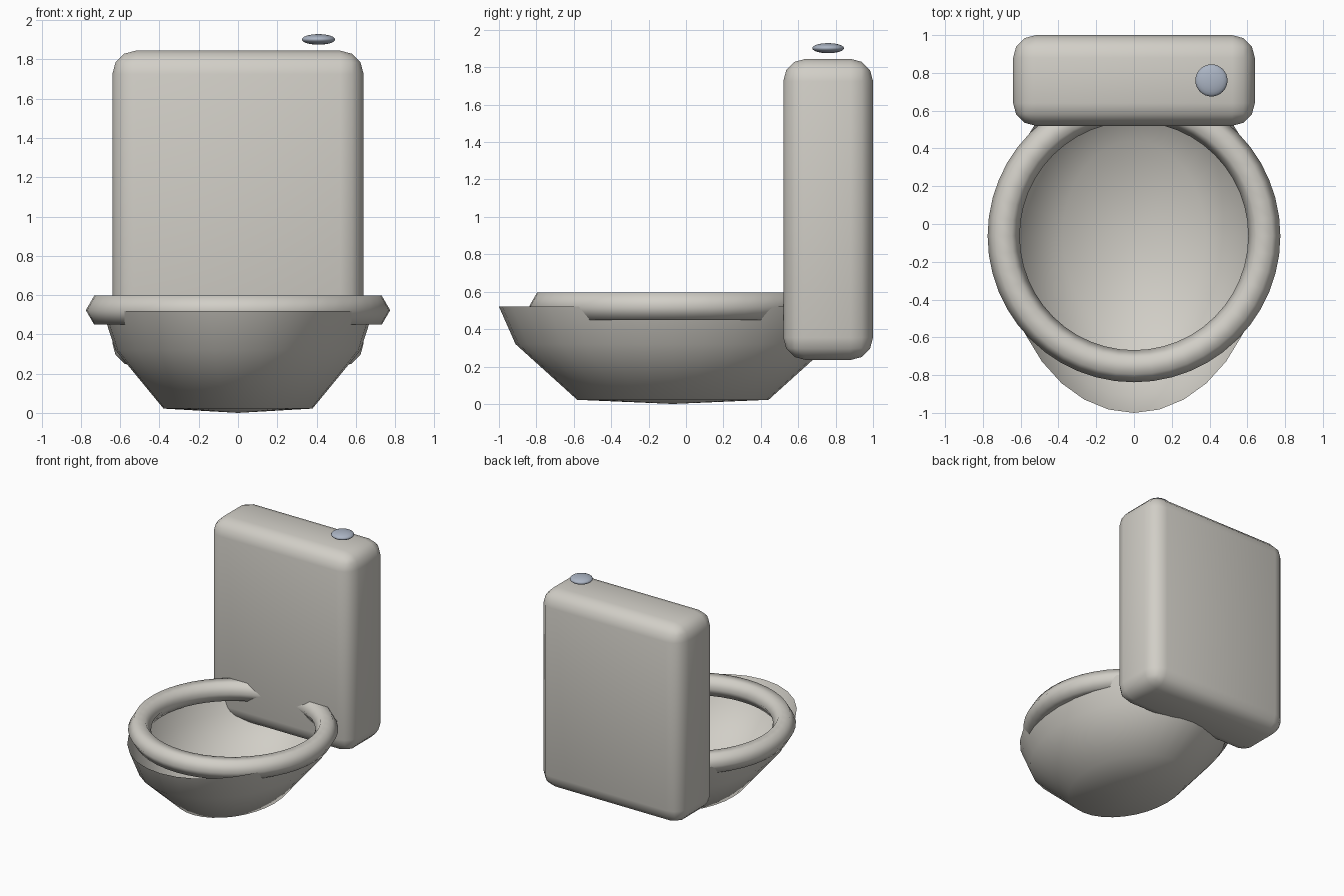
import bpy
import bmesh
import math

default = bpy.data.objects.get("Cube")
if default:
    bpy.data.objects.remove(default, do_unlink=True)


def make_material(name, color):
    mat = bpy.data.materials.new(name)
    mat.use_nodes = True
    mat.diffuse_color = color
    mat.node_tree.nodes["Principled BSDF"].inputs["Base Color"].default_value = color
    return mat


ceramic = make_material("warm_white_ceramic", (0.64, 0.62, 0.57, 1))
metal = make_material("blue_grey_metal", (0.41, 0.46, 0.55, 1))


def finish(bm, name, mat, location):
    """Turn a bmesh into a smooth-shaded object."""
    mesh = bpy.data.meshes.new(name)
    for face in bm.faces:
        face.smooth = True
    bm.to_mesh(mesh)
    bm.free()
    mesh.materials.append(mat)
    obj = bpy.data.objects.new(name, mesh)
    obj.location = location
    bpy.context.collection.objects.link(obj)
    return obj


def ring_of_verts(bm, rx, ry, z, count):
    angles = [math.tau * i / count for i in range(count)]
    return [bm.verts.new((rx * math.cos(a), ry * math.sin(a), z)) for a in angles]


def bridge(bm, lower, upper):
    n = len(lower)
    for i in range(n):
        j = (i + 1) % n
        bm.faces.new((lower[i], lower[j], upper[j], upper[i]))


# Bowl: open oval shell, rings given as (scale, height)
bm = bmesh.new()
rings = [ring_of_verts(bm, 0.69 * s, 0.93 * s, z, 32)
         for s, z in ((0.55, 0.022), (0.905, 0.32), (1, 0.52))]
for low, high in zip(rings, rings[1:]):
    bridge(bm, low, high)
base = bm.verts.new((0, 0, 0))
for i, v in enumerate(rings[0]):
    bm.faces.new((base, rings[0][(i + 1) % 32], v))
finish(bm, "bowl", ceramic, (0, -0.07, 0))

# Seat: round ring with a six-sided section
bm = bmesh.new()
loops = []
for k in range(6):
    a = math.tau * k / 6
    r = 0.69 + 0.085 * math.cos(a)
    loops.append(ring_of_verts(bm, r, r, 0.085 * math.sin(a), 48))
for k in range(6):
    bridge(bm, loops[k], loops[(k + 1) % 6])
finish(bm, "seat_ring", ceramic, (0, -0.063, 0.523))

# Tank: box with rounded edges
bm = bmesh.new()
bmesh.ops.create_cube(bm, size=1)
bmesh.ops.scale(bm, vec=(1.28, 0.48, 1.61), verts=bm.verts)
tank = finish(bm, "tank", ceramic, (0, 0.76, 1.04))
bevel = tank.modifiers.new("rounded_edges", "BEVEL")
bevel.width = 0.12
bevel.segments = 3

# Flush button: flattened ball floating over the tank
bm = bmesh.new()
bmesh.ops.create_uvsphere(bm, u_segments=32, v_segments=12, radius=1)
bmesh.ops.scale(bm, vec=(0.085, 0.085, 0.027), verts=bm.verts)
finish(bm, "flush_button", metal, (0.41, 0.76, 1.902))
